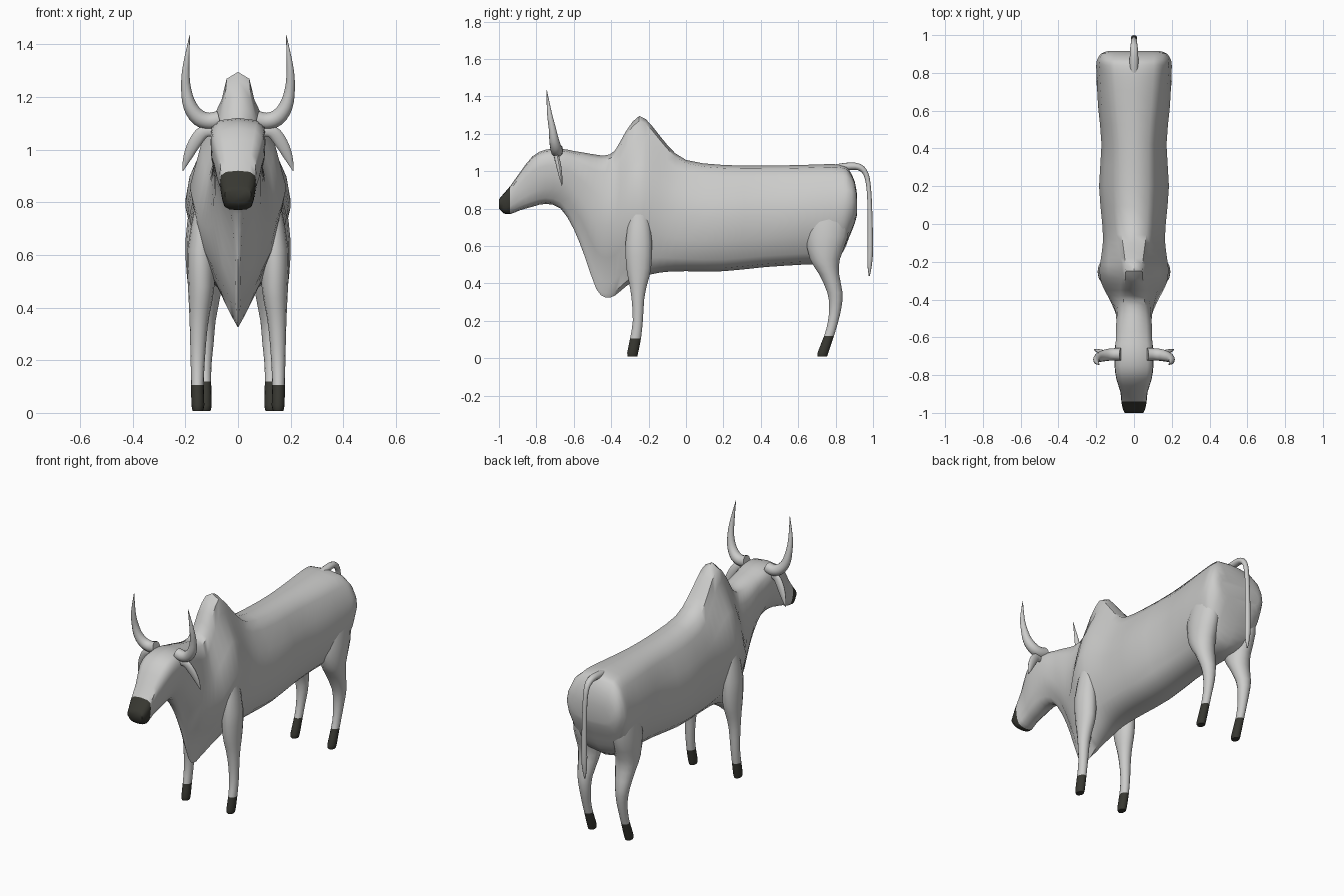
import bpy, bmesh, math
from mathutils import Vector

if "Cube" in bpy.data.objects:
    bpy.data.objects.remove(bpy.data.objects["Cube"])


def make_material(name, color):
    m = bpy.data.materials.new(name)
    m.use_nodes = True
    m.diffuse_color = color
    m.node_tree.nodes["Principled BSDF"].inputs["Base Color"].default_value = color
    return m


HIDE = make_material("pale grey hide", (0.6, 0.6, 0.59, 1))
DARK = make_material("dark hoof", (0.04, 0.04, 0.032, 1))


def loft(name, rings, is_dark=None, angle=50):
    """Skin a list of closed rings, cap the ends and shade smooth."""
    bm = bmesh.new()
    loops = [[bm.verts.new(p) for p in ring] for ring in rings]
    n = len(loops[0])
    for a, b in zip(loops, loops[1:]):
        for i in range(n):
            j = (i + 1) % n
            bm.faces.new((a[i], a[j], b[j], b[i]))
    bm.faces.new(loops[0])
    bm.faces.new(loops[-1])
    bmesh.ops.recalc_face_normals(bm, faces=bm.faces)
    if is_dark:
        for f in bm.faces:
            f.material_index = int(is_dark(f.calc_center_median()))
    mesh = bpy.data.meshes.new(name)
    bm.to_mesh(mesh)
    bm.free()
    mesh.materials.append(HIDE)
    if is_dark:
        mesh.materials.append(DARK)
    ob = bpy.data.objects.new(name, mesh)
    bpy.context.collection.objects.link(ob)
    bpy.ops.object.select_all(action='DESELECT')
    ob.select_set(True)
    bpy.context.view_layer.objects.active = ob
    bpy.ops.object.shade_smooth_by_angle(angle=math.radians(angle))
    return ob


def ellipse(center, u, v, n=14):
    angles = [math.tau * i / n for i in range(n)]
    return [center + u * math.cos(a) + v * math.sin(a) for a in angles]


def refine(rows, steps=3):
    """Catmull-Rom interpolation of every column in a short table."""
    out = []
    for i in range(len(rows) - 1):
        p0, p1, p2, p3 = (rows[max(0, min(k, len(rows) - 1))] for k in range(i - 1, i + 3))
        for s in range(steps):
            t = s / steps
            out.append([b + 0.5 * t * (c - a + t * (2 * a - 5 * b + 4 * c - d + t * (3 * (b - c) + d - a)))
                        for a, b, c, d in zip(p0, p1, p2, p3)])
    return out + [list(rows[-1])]


def body_ring(y, low, high, wb, wm, wt):
    """Symmetric upright section: widths near the bottom, middle and top."""
    half = [(0, 0), (wb * .65, .03), (wb, .11), (wb * .45 + wm * .57, .28), (wm, .5),
            (wm * .6 + wt * .43, .7), (wt, .88), (wt * .7, .97), (0, 1)]
    pts = half + [(-x, t) for x, t in half[-2:0:-1]]
    return [Vector((x, y, low + (high - low) * t)) for x, t in pts]


# Head, neck, dewlap, hump and trunk: y, underside, top, three half widths
BODY = [
    (-1.0, .80, .85, .03, .05, .045),
    (-.975, .775, .88, .05, .06, .055),
    (-.94, .77, .92, .05, .066, .064),
    (-.89, .79, .99, .05, .07, .07),
    (-.82, .81, 1.08, .06, .09, .092),
    (-.75, .825, 1.115, .06, .1, .1),
    (-.67, .80, 1.12, .045, .1, .1),
    (-.6, .69, 1.108, .025, .088, .095),
    (-.54, .54, 1.098, .015, .085, .095),
    (-.48, .37, 1.088, .012, .095, .09),
    (-.43, .325, 1.085, .015, .115, .085),
    (-.38, .335, 1.11, .03, .14, .075),
    (-.32, .385, 1.215, .07, .17, .07),
    (-.25, .425, 1.295, .1, .183, .062),
    (-.18, .45, 1.24, .11, .175, .07),
    (-.1, .462, 1.14, .12, .165, .085),
    (0, .465, 1.06, .125, .168, .1),
    (.2, .465, 1.033, .13, .185, .11),
    (.42, .487, 1.03, .12, .172, .11),
    (.62, .50, 1.033, .12, .19, .13),
    (.78, .51, 1.038, .13, .198, .145),
    (.84, .57, 1.03, .14, .2, .15),
    (.87, .64, 1.01, .145, .195, .15),
    (.902, .72, .945, .14, .175, .15),
    (.915, .77, .87, .11, .14, .12),
]
loft("body", [body_ring(*r) for r in refine(BODY, 2)], lambda c: c.y < -.94)

# Legs: height, back and front edges, inner and outer edges
FRONT_LEG = [
    (.78, -.3, -.2, .1, .165), (.62, -.325, -.18, .09, .192), (.48, -.32, -.185, .09, .19),
    (.4, -.305, -.205, .103, .186), (.32, -.292, -.222, .116, .183), (.2, -.285, -.23, .126, .18),
    (.105, -.3, -.24, .13, .178), (.03, -.315, -.255, .128, .177), (.008, -.312, -.26, .133, .172),
]
HIND_LEG = [
    (.78, .66, .88, .07, .185), (.65, .64, .868, .06, .2), (.53, .66, .825, .06, .195),
    (.45, .71, .82, .066, .185), (.35, .755, .838, .085, .17), (.27, .765, .832, .092, .157),
    (.19, .757, .813, .1, .15), (.12, .738, .792, .102, .148), (.03, .703, .762, .1, .15),
    (.008, .705, .755, .105, .145),
]


def leg_ring(row, side):
    z, y0, y1, x0, x1 = row
    return ellipse(Vector((side * (x0 + x1) / 2, (y0 + y1) / 2, z)),
                   Vector(((x1 - x0) / 2, 0, 0)), Vector((0, (y1 - y0) / 2, 0)))


def tube(name, rows, side=1, across=Vector((0, 1, 0)), flat=1.0):
    """Tapered tube along x, y, z, radius rows; flat scales it sideways."""
    rows = refine([(side * x, y, z, r) for x, y, z, r in rows])
    pts = [Vector(r[:3]) for r in rows]
    rings = []
    for i, p in enumerate(pts):
        d = pts[min(i + 1, len(pts) - 1)] - pts[max(i - 1, 0)]
        w = d.cross(across).normalized()
        rings.append(ellipse(p, w * rows[i][3], w.cross(d).normalized() * rows[i][3] * flat, 12))
    return loft(name, rings)


HORN = [(.07, -.69, 1.115, .033), (.11, -.69, 1.108, .032), (.15, -.695, 1.122, .031),
        (.182, -.705, 1.165, .026), (.197, -.715, 1.23, .019), (.198, -.73, 1.31, .013),
        (.183, -.745, 1.435, .001)]
EAR = [(.085, -.695, 1.07, .018), (.13, -.69, 1.068, .024), (.165, -.68, 1.025, .024),
       (.192, -.67, .97, .016), (.21, -.663, .92, .002)]

for side, word in ((1, "left"), (-1, "right")):
    loft(word + "_front_leg", [leg_ring(r, side) for r in refine(FRONT_LEG, 2)], lambda c: c.z < .105)
    loft(word + "_hind_leg", [leg_ring(r, side) for r in refine(HIND_LEG, 2)], lambda c: c.z < .12)
    tube(word + "_horn", HORN, side)
    tube(word + "_ear", EAR, side, flat=.55)

# Tail arching over the rump and hanging down
TAIL = [(0, .78, 1.015, .018), (0, .86, 1.025, .02), (0, .925, 1.022, .018), (0, .962, .985, .014),
        (0, .978, .9, .012), (0, .984, .75, .013), (0, .985, .58, .015), (0, .982, .5, .012),
        (0, .98, .44, .003)]
tube("tail", TAIL, across=Vector((1, 0, 0)), flat=1.15)
